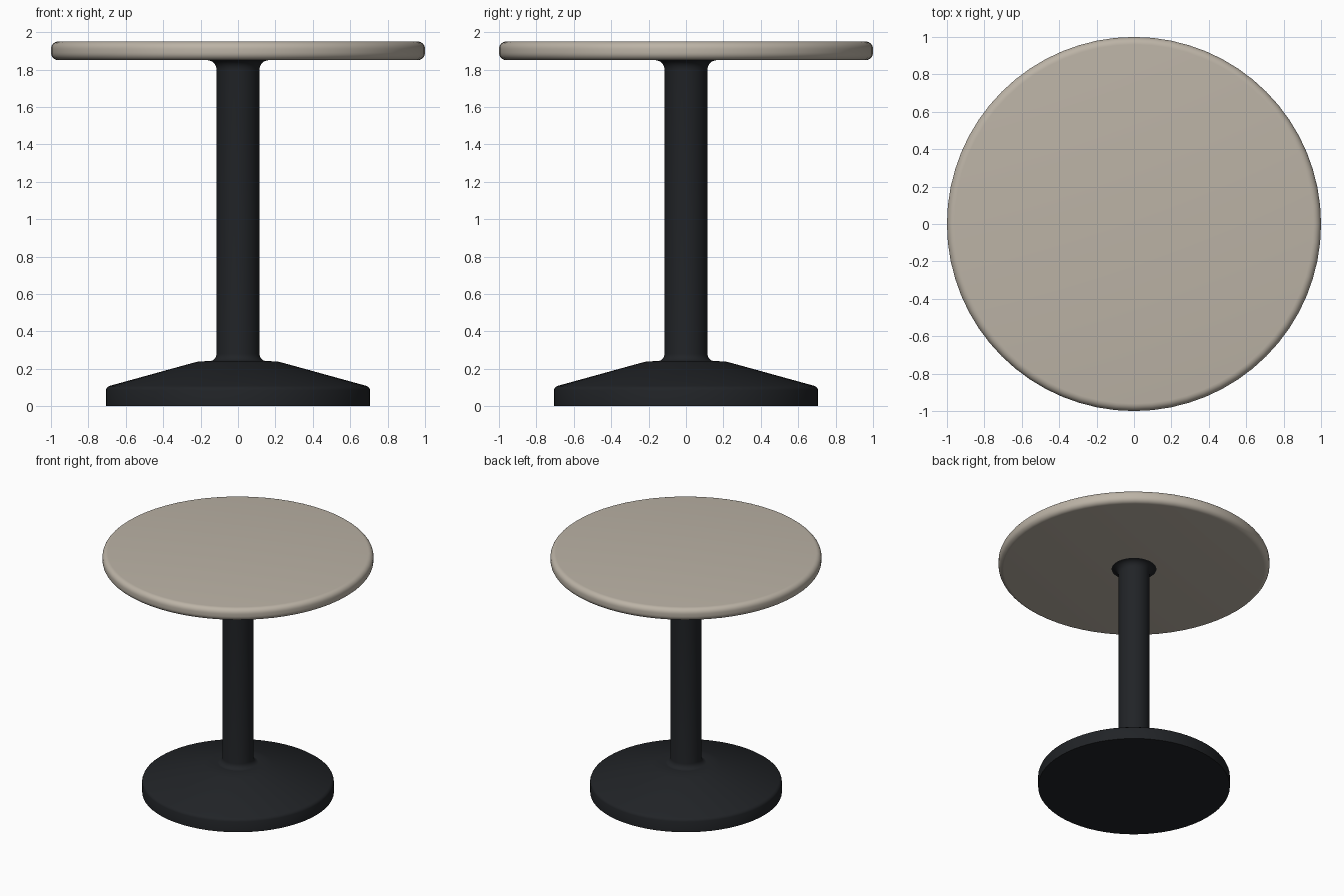
import bpy, bmesh, math

if "Cube" in bpy.data.objects:
    bpy.data.objects.remove(bpy.data.objects["Cube"])


def material(name, color):
    m = bpy.data.materials.new(name)
    m.diffuse_color = color
    m.use_nodes = True
    m.node_tree.nodes["Principled BSDF"].inputs["Base Color"].default_value = m.diffuse_color
    return m


def lathe(name, profile, mat, segments=64):
    """Spin an (r, z) profile around the z axis into a closed solid."""
    bm = bmesh.new()
    rings = []
    for r, z in profile:
        if r == 0:
            rings.append([bm.verts.new((0, 0, z))] * segments)
            continue
        angles = [2 * math.pi * i / segments for i in range(segments)]
        rings.append([bm.verts.new((r * math.cos(a), r * math.sin(a), z)) for a in angles])
    for low, high in zip(rings, rings[1:]):
        for i in range(segments):
            j = (i + 1) % segments
            corners = list(dict.fromkeys((low[i], low[j], high[j], high[i])))
            bm.faces.new(corners)
    bmesh.ops.recalc_face_normals(bm, faces=bm.faces[:])
    mesh = bpy.data.meshes.new(name)
    bm.to_mesh(mesh)
    bm.free()
    mesh.materials.append(mat)
    obj = bpy.data.objects.new(name, mesh)
    bpy.context.collection.objects.link(obj)
    bpy.ops.object.select_all(action='DESELECT')
    obj.select_set(True)
    bpy.context.view_layer.objects.active = obj
    bpy.ops.object.shade_smooth_by_angle(angle=math.radians(35))
    return obj


def arc(cr, cz, rad, start, end, steps=6):
    """Points of a rounded corner, angles in degrees."""
    angles = [math.radians(start + (end - start) * i / steps) for i in range(steps + 1)]
    return [(cr + rad * math.cos(a), cz + rad * math.sin(a)) for a in angles]


wood = material("pale_top", (0.50, 0.45, 0.38, 1))
black = material("black_metal", (0.015, 0.017, 0.02, 1))

# Round top with softened rim
lathe("table_top",
      [(0, 1.85)] + arc(0.96, 1.89, 0.04, -90, 0) + arc(0.96, 1.91, 0.04, 0, 90) + [(0, 1.95)],
      wood)

# Column flaring into the top and the base
lathe("column",
      [(0, 0.23), (0.155, 0.24)] + arc(0.155, 0.28, 0.04, 270, 180)
      + arc(0.165, 1.80, 0.05, 180, 90) + [(0, 1.852)],
      black)

# Conical foot with a short vertical skirt
lathe("base",
      [(0, 0), (0.707, 0), (0.707, 0.085), (0.702, 0.098), (0.688, 0.108),
       (0.25, 0.229), (0.21, 0.239), (0.16, 0.241), (0, 0.241)],
      black)
